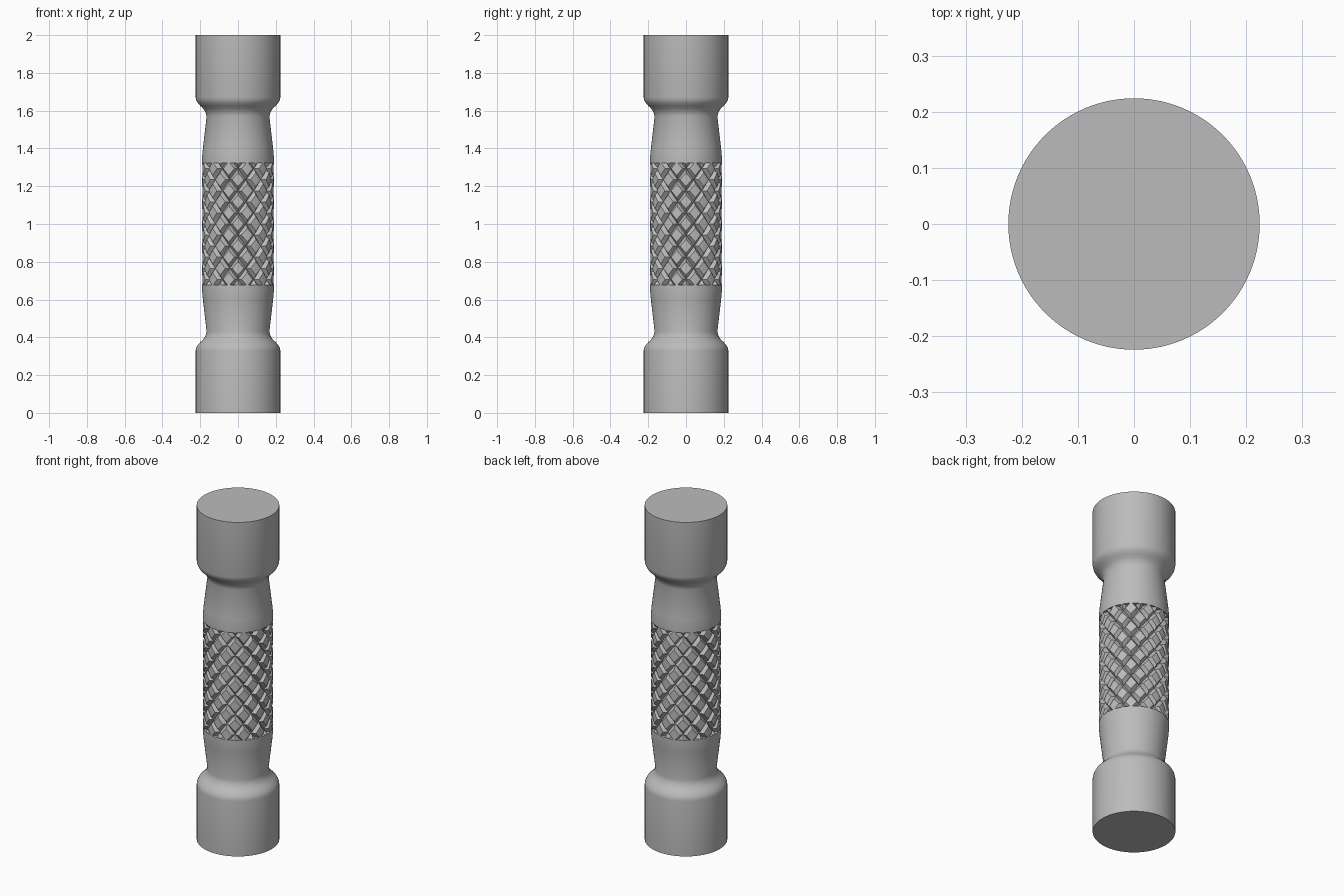
import bpy, bmesh, math
from mathutils import Vector

if "Cube" in bpy.data.objects:
    bpy.data.objects.remove(bpy.data.objects["Cube"], do_unlink=True)

GRIP_R = 0.19        # radius of the grip
GRIP_HALF = 0.3225   # half height of the knurled band
MID_Z = 1.0
STARTS = 12          # grooves in each direction
ROW = 0.1173         # height of one diamond
DEPTH = 0.022        # groove depth
FLAT = 0.31          # half width of a diamond's flat top, in cells

steel = bpy.data.materials.new("grey_steel")
steel.use_nodes = True
grey = (0.5, 0.5, 0.5, 1)
steel.diffuse_color = grey
steel.node_tree.nodes["Principled BSDF"].inputs["Base Color"].default_value = grey


def finish(bm, name):
    mesh = bpy.data.meshes.new(name)
    bm.to_mesh(mesh)
    bm.free()
    obj = bpy.data.objects.new(name, mesh)
    bpy.context.collection.objects.link(obj)
    mesh.materials.append(steel)
    bpy.ops.object.select_all(action="DESELECT")
    obj.select_set(True)
    bpy.context.view_layer.objects.active = obj
    bpy.ops.object.shade_smooth_by_angle(angle=math.radians(30))
    return obj


def polar(r, angle, z):
    return Vector((r * math.sin(angle), -r * math.cos(angle), z))


def lathe(name, profile, segments=96):
    """Closed solid of revolution from (radius, z) points."""
    bm = bmesh.new()
    rings = [[bm.verts.new(polar(r, math.tau * i / segments, z))
              for i in range(segments)] for r, z in profile]
    for low, high in zip(rings, rings[1:]):
        for i in range(segments):
            j = (i + 1) % segments
            bm.faces.new((low[i], low[j], high[j], high[i]))
    bm.faces.new(rings[0])
    bm.faces.new(rings[-1])
    bmesh.ops.recalc_face_normals(bm, faces=bm.faces)
    return finish(bm, name)


# End caps, rounded shoulders and tapered necks
half_profile = [(0.224, 0), (0.224, 0.33), (0.221, 0.345), (0.213, 0.36),
                (0.199, 0.375), (0.183, 0.39), (0.172, 0.408), (0.166, 0.43),
                (0.186, 0.6), (GRIP_R, 0.645), (GRIP_R, MID_Z - GRIP_HALF)]
lathe("lower_handle", half_profile)
lathe("upper_handle", [(r, 2 - z) for r, z in half_profile])

# Knurled band: diamonds between two crossing sets of helical V grooves
bm = bmesh.new()
levels = [-0.5, -FLAT, -0.1, 0.1, FLAT, 0.5]
last = len(levels) - 2


def knurl_point(s, d, a, b):
    cut = max(0, abs(a) - FLAT, abs(b) - FLAT) / (0.5 - FLAT)
    angle = (s + a + b) / 2 * math.tau / STARTS
    return polar(GRIP_R - DEPTH * cut, angle, MID_Z + (d + a - b) / 2 * ROW)


for s in range(2 * STARTS):
    for d in range(-7, 8):
        if (s + d) % 2:
            continue
        grid = [[bm.verts.new(knurl_point(s, d, a, b)) for b in levels] for a in levels]
        for i in range(last + 1):
            for j in range(last + 1):
                p, q = grid[i][j], grid[i][j + 1]
                r, t = grid[i + 1][j + 1], grid[i + 1][j]
                corner = i in (0, last) and j in (0, last)
                if corner and i == j:
                    faces = [(p, q, r), (p, r, t)]
                elif corner:
                    faces = [(p, q, t), (q, r, t)]
                else:
                    faces = [(p, q, r, t)]
                for f in faces:
                    bm.faces.new(f)
bmesh.ops.remove_doubles(bm, verts=bm.verts, dist=1e-5)

# Trim the band flat at both ends
for side in (-1, 1):
    bmesh.ops.bisect_plane(bm, geom=bm.verts[:] + bm.edges[:] + bm.faces[:],
                           plane_co=(0, 0, MID_Z + side * GRIP_HALF),
                           plane_no=(0, 0, side), clear_outer=True)
finish(bm, "knurled_grip")
